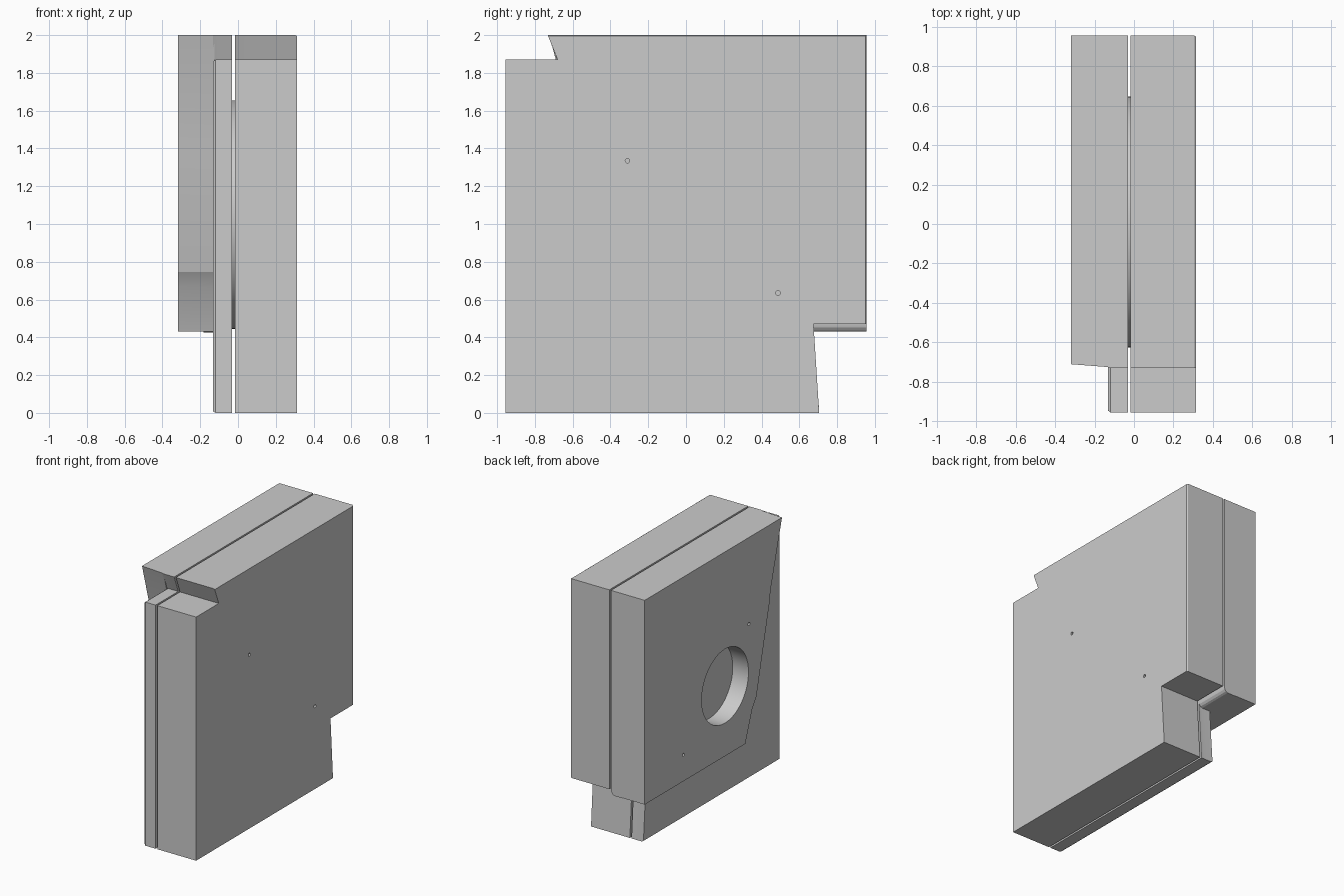
import bpy, bmesh, math

if "Cube" in bpy.data.objects:
    bpy.data.objects.remove(bpy.data.objects["Cube"])


def loft(name, sections):
    """Solid through matching (y, z) outlines placed at successive x positions."""
    bm = bmesh.new()
    rings = [[bm.verts.new((x, y, z)) for y, z in outline] for x, outline in sections]
    n = len(rings[0])
    for a, b in zip(rings, rings[1:]):
        for i in range(n):
            j = (i + 1) % n
            bm.faces.new((a[i], a[j], b[j], b[i]))
    bm.faces.new(rings[0][::-1])
    bm.faces.new(rings[-1])
    bmesh.ops.recalc_face_normals(bm, faces=bm.faces)
    mesh = bpy.data.meshes.new(name)
    bm.to_mesh(mesh)
    bm.free()
    ob = bpy.data.objects.new(name, mesh)
    bpy.context.collection.objects.link(ob)
    return ob


def disc(name, x0, x1, y, z, r, sides=64, stretch=1.0):
    """Cylinder along x."""
    ring = [(y + stretch * r * math.cos(2 * math.pi * i / sides),
             z + r * math.sin(2 * math.pi * i / sides)) for i in range(sides)]
    return loft(name, [(x0, ring), (x1, ring)])


def cut(target, cutter):
    mod = target.modifiers.new(cutter.name, 'BOOLEAN')
    mod.operation = 'DIFFERENCE'
    mod.solver = 'EXACT'
    mod.object = cutter
    cutter.hide_render = True
    cutter.hide_set(True)


def slab_outline(front=-0.955, back=0.955, top=2.0, step=0.43, shoulder=1.87, base=0.0):
    """Side outline with the front top notch and rear bottom notch."""
    return [(front, base), (0.705, base), (0.675, step), (back, step),
            (back, top), (-0.73, top), (-0.68, shoulder), (front, shoulder)]


# right half, with a fine outer edge chamfer
right_half = loft("right_half", [
    (-0.017, slab_outline(step=0.47)),
    (0.304, slab_outline(step=0.47)),
    (0.313, slab_outline(step=0.47, back=0.949, top=1.995))])

# left plate, rounded at its outer edge and along the rear step
left_plate = loft("left_plate", [
    (-0.132, slab_outline(front=-0.945, shoulder=1.86, base=0.008)),
    (-0.118, slab_outline()),
    (-0.062, slab_outline()),
    (-0.047, slab_outline(step=0.437)),
    (-0.036, slab_outline(step=0.452)),
    (-0.031, slab_outline(step=0.47))])


# left block with its slanting, slightly drafted front edge
def block_outline(lean):
    edge = [(-0.265, 0.432), (-0.35, 0.67), (-0.40, 0.745),
            (-0.56, 1.41), (-0.57, 1.49), (-0.71, 2.0)]
    return [(y - lean, z) for y, z in edge] + [(0.955, 2.0), (0.955, 0.432)]


left_block = loft("left_block", [(-0.318, block_outline(0)), (-0.125, block_outline(0.015))])

# round opening in the left block
cut(left_block, disc("opening_cutter", -0.4, -0.184, -0.02, 0.97, 0.284))

# small pin holes on both outer faces
for i, (y, z) in enumerate([(-0.31, 1.335), (0.487, 0.635)]):
    cut(right_half, disc(f"right_pin_cutter_{i}", 0.25, 0.35, y, z, 0.012, 16))
    cut(left_block, disc(f"left_pin_cutter_{i}", -0.36, -0.25, y, z, 0.012, 16))

# spacer between the halves and the lip under the left block
spacer = disc("spacer", -0.035, -0.012, 0.01, 1.05, 0.605, stretch=1.05)
lip = disc("lip", -0.183, -0.12, 0.05, 0.725, 0.3)

# smooth the round surfaces, keep edges sharp
for ob in (left_block, right_half, left_plate, spacer, lip):
    bpy.ops.object.select_all(action='DESELECT')
    ob.select_set(True)
    bpy.context.view_layer.objects.active = ob
    for mod in list(ob.modifiers):
        bpy.ops.object.modifier_apply(modifier=mod.name)
    bpy.ops.object.shade_smooth_by_angle(angle=math.radians(20))
